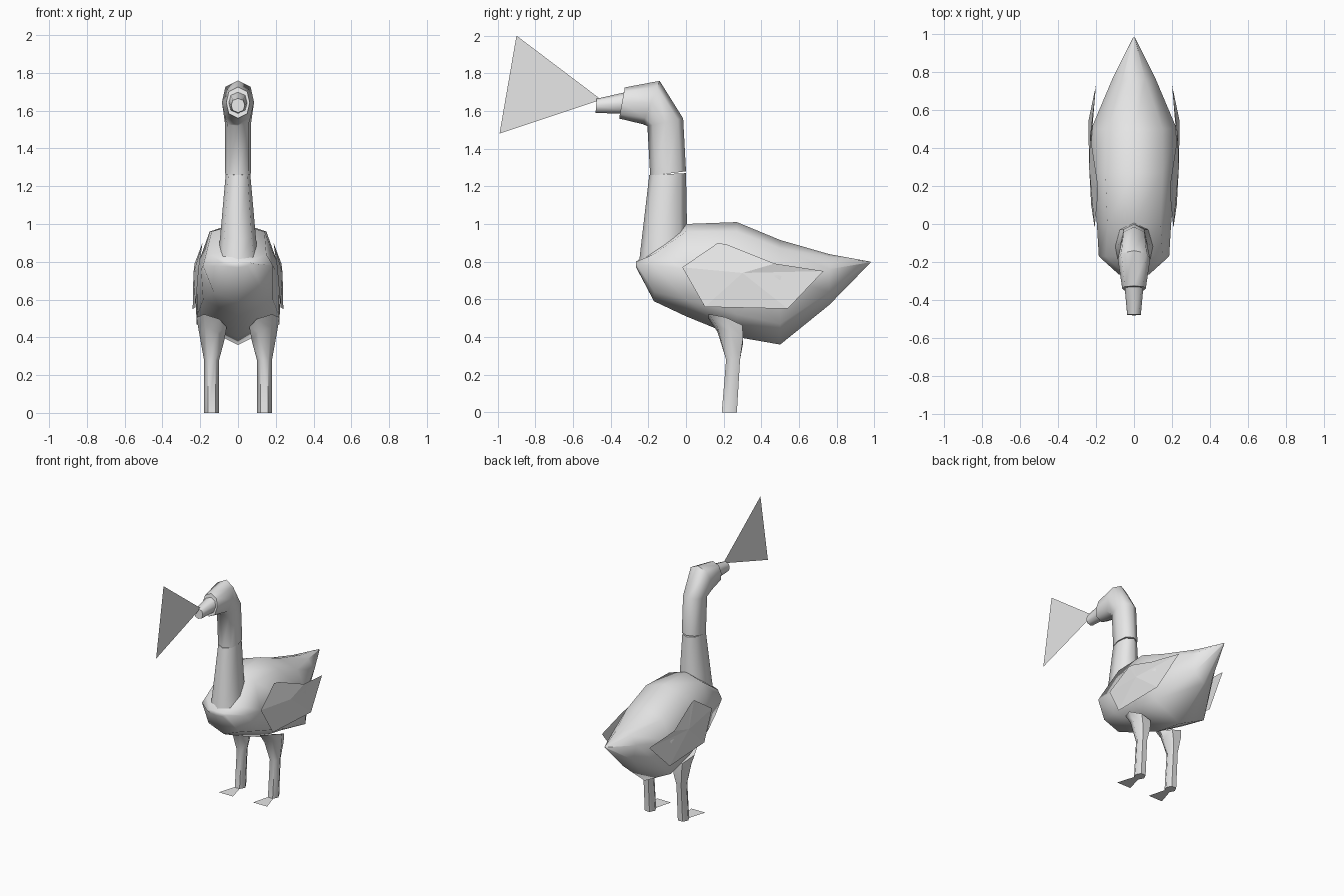
import bpy, bmesh, math
from mathutils import Vector

if "Cube" in bpy.data.objects:
    bpy.data.objects.remove(bpy.data.objects["Cube"])

grey = bpy.data.materials.new("light grey")
grey.diffuse_color = (0.8, 0.8, 0.8, 1)
grey.use_nodes = True
grey.node_tree.nodes["Principled BSDF"].inputs["Base Color"].default_value = grey.diffuse_color


def make(name, verts, faces, angle=60, closed=True):
    bm = bmesh.new()
    vs = [bm.verts.new(v) for v in verts]
    for f in faces:
        bm.faces.new([vs[i] for i in f])
    if closed:
        bmesh.ops.recalc_face_normals(bm, faces=bm.faces)
    me = bpy.data.meshes.new(name)
    bm.to_mesh(me)
    bm.free()
    me.materials.append(grey)
    ob = bpy.data.objects.new(name, me)
    bpy.context.collection.objects.link(ob)
    if closed:
        bpy.ops.object.select_all(action='DESELECT')
        ob.select_set(True)
        bpy.context.view_layer.objects.active = ob
        bpy.ops.object.shade_smooth_by_angle(angle=math.radians(angle))
    return ob


def loft(name, rings, angle=60):
    """Skin equal rings of points and cap both ends."""
    n = len(rings[0])
    faces = [(r * n + i, r * n + (i + 1) % n, (r + 1) * n + (i + 1) % n, (r + 1) * n + i)
             for r in range(len(rings) - 1) for i in range(n)]
    last = (len(rings) - 1) * n
    faces += [tuple(range(n)), tuple(range(last, last + n))]
    return make(name, [p for ring in rings for p in ring], faces, angle)


def oval(ay, az, by, bz, w, n=8):
    """Rounded-box ring between two points of the side profile, half width w."""
    a, b = Vector((0, ay, az)), Vector((0, by, bz))
    pts = []
    for k in range(n):
        t = 2 * math.pi * k / n
        s = math.sin(t)
        x = w * math.copysign(min(1, abs(s) ** 0.7), s) if abs(s) > 1e-6 else 0
        p = (a + b) / 2 + (a - b) / 2 * math.cos(t)
        pts.append((x, p.y, p.z))
    return pts


# Body: y, top z, shoulder x z, flank x z, lower side x z, bottom z
stations = [
    (-0.265, 0.80, 0.05, 0.80, 0.08, 0.79, 0.05, 0.775, 0.77),
    (-0.17, 0.87, 0.15, 0.84, 0.185, 0.78, 0.13, 0.64, 0.59),
    (0.00, 1.00, 0.14, 0.96, 0.195, 0.76, 0.185, 0.60, 0.51),
    (0.27, 1.01, 0.15, 0.96, 0.222, 0.76, 0.215, 0.52, 0.40),
    (0.50, 0.915, 0.15, 0.87, 0.225, 0.72, 0.22, 0.47, 0.36),
    (0.76, 0.84, 0.06, 0.825, 0.115, 0.76, 0.08, 0.64, 0.57),
    (0.98, 0.80, 0.003, 0.80, 0.005, 0.798, 0.003, 0.796, 0.795),
]
rings = []
for y, zt, xs, zs, xm, zm, xl, zl, zb in stations:
    side = [(xs, zs), (xm, zm), (xl, zl)]
    rings.append([(0, y, zt)] + [(x, y, z) for x, z in side] + [(0, y, zb)]
                 + [(-x, y, z) for x, z in reversed(side)])
loft("body", rings, 70)

# Neck, head and bill
loft("neck", [oval(-0.25, 0.79, 0.01, 0.86, 0.105),
              oval(-0.235, 0.92, 0.005, 1.0, 0.092),
              oval(-0.195, 1.26, 0.0, 1.27, 0.065)])
loft("head", [oval(-0.19, 1.255, 0.0, 1.28, 0.07),
              oval(-0.205, 1.52, -0.015, 1.56, 0.07),
              oval(-0.23, 1.53, -0.14, 1.76, 0.085),
              oval(-0.355, 1.56, -0.325, 1.725, 0.062)])
loft("bill", [oval(-0.33, 1.585, -0.32, 1.70, 0.05),
              oval(-0.48, 1.59, -0.475, 1.665, 0.036)])

# Thin triangular sheet at the tip of the bill
make("sound_cone_sheet", [(0, -0.90, 2.0), (0, -0.99, 1.48), (0, -0.45, 1.66)],
     [(0, 1, 2)], closed=False)

wing = [(0.207, -0.02, 0.77), (0.188, 0.17, 0.90), (0.192, 0.22, 0.89), (0.23, 0.47, 0.79),
        (0.20, 0.73, 0.75), (0.24, 0.54, 0.55), (0.225, 0.10, 0.56)]
for s, side in ((1, "right"), (-1, "left")):
    # Wing: a flat fan lying on the flank
    pts = [(s * x, y, z) for x, y, z in wing] + [(s * 0.236, 0.30, 0.74)]
    fan = [((i + 1) % 7, i, 7)[::s] for i in range(7)]
    make(side + "_wing", pts, fan, closed=False)

    # Leg: flared thigh narrowing to a straight shank (x, y, half x, half y, z)
    rows = [(0.14, 0.21, 0.08, 0.09, 0.48), (0.14, 0.235, 0.068, 0.068, 0.41),
            (0.14, 0.25, 0.04, 0.037, 0.28), (0.14, 0.23, 0.04, 0.04, 0.0)]
    leg = []
    for j, (x, y, hx, hy, z) in enumerate(rows):
        ring = []
        for k in range(6):
            c, d = math.cos(k * math.pi / 3), math.sin(k * math.pi / 3) / 0.866
            tilt = (0.025 * c - 0.03 * d) if j < 2 else 0
            ring.append((s * (x + hx * c), y + hy * d, z + tilt))
        leg.append(ring)
    loft(side + "_leg", leg)

    # Webbed foot: flat triangle, wide at the toes
    make(side + "_foot", [(s * 0.205, 0.06, 0.002), (s * 0.14, 0.27, 0.002), (s * 0.085, 0.06, 0.002)],
         [(0, 1, 2)[::s]], closed=False)
